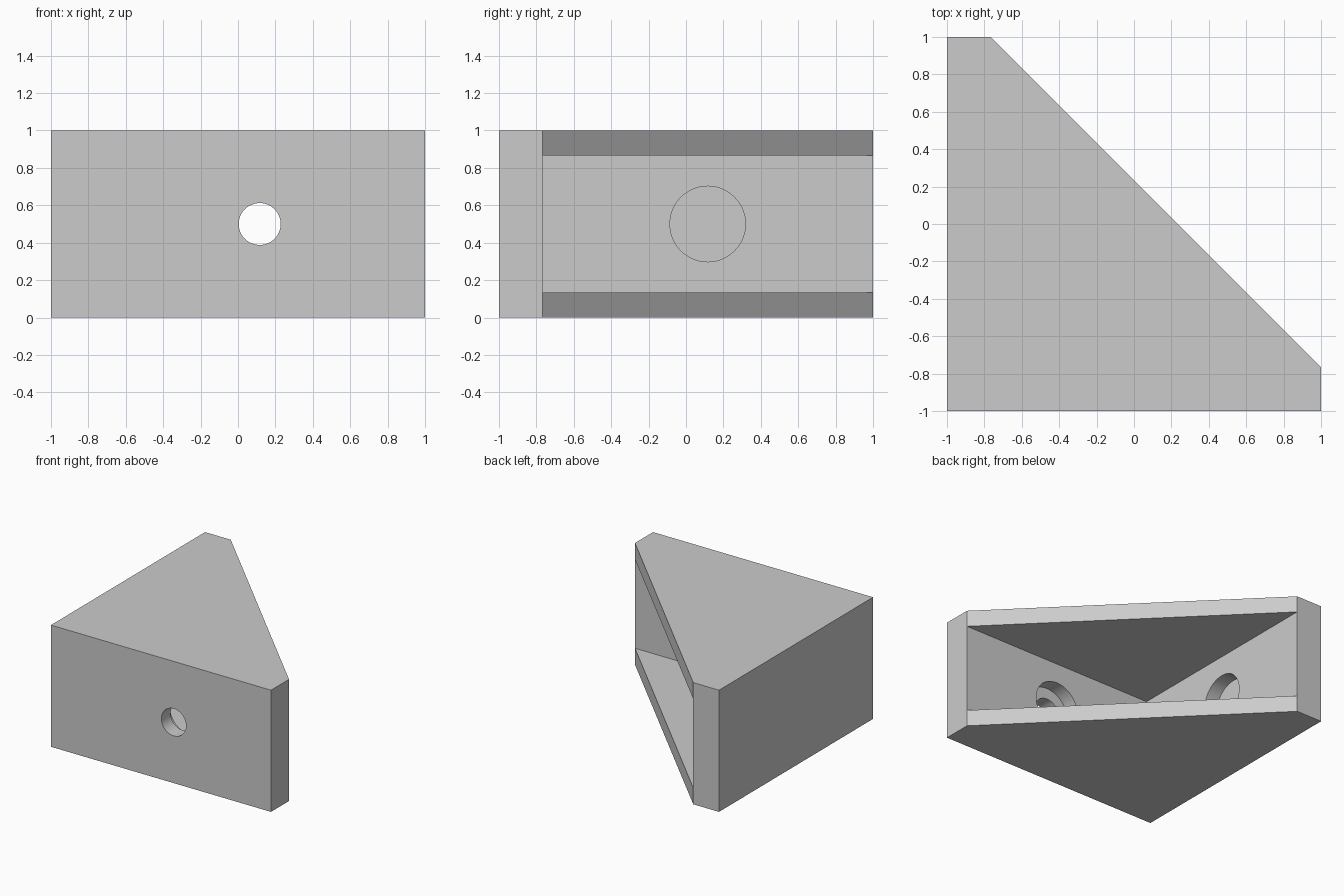
import bpy, bmesh, math
from mathutils import Matrix

cube = bpy.data.objects.get("Cube")
if cube:
    bpy.data.objects.remove(cube, do_unlink=True)

WALL = 0.234        # wall thickness and width of the blunt ends
PLATE = 0.135       # thickness of top and bottom plates
INNER = -1 + WALL   # inner face of both walls
HOLE = 0.116        # hole position along each wall

grey = bpy.data.materials.new("light_grey")
grey.use_nodes = True
grey.diffuse_color = (0.6, 0.6, 0.6, 1)
grey.node_tree.nodes["Principled BSDF"].inputs["Base Color"].default_value = (0.6, 0.6, 0.6, 1)


def add_object(name, bm):
    bmesh.ops.recalc_face_normals(bm, faces=bm.faces)
    mesh = bpy.data.meshes.new(name)
    bm.to_mesh(mesh)
    bm.free()
    mesh.materials.append(grey)
    obj = bpy.data.objects.new(name, mesh)
    bpy.context.collection.objects.link(obj)
    return obj


def prism(name, outline, bottom, top):
    bm = bmesh.new()
    face = bm.faces.new([bm.verts.new((x, y, bottom)) for x, y in outline])
    side = bmesh.ops.extrude_face_region(bm, geom=[face])["geom"]
    verts = [v for v in side if isinstance(v, bmesh.types.BMVert)]
    bmesh.ops.translate(bm, verts=verts, vec=(0, 0, top - bottom))
    return add_object(name, bm)


def drill(name, radius, start, end, on_side):
    """Cylinder through the front wall, or mirrored onto the side wall."""
    bm = bmesh.new()
    bmesh.ops.create_cone(bm, cap_ends=True, segments=64, radius1=radius,
                          radius2=radius, depth=end - start)
    bm.transform(Matrix.Translation((HOLE, (start + end) / 2, 0.5))
                 @ Matrix.Rotation(math.pi / 2, 4, "X"))
    if on_side:
        for v in bm.verts:
            v.co.x, v.co.y = v.co.y, v.co.x
    return add_object(name, bm)


# Solid corner body with a slanted open side
bracket = prism("corner_bracket",
                [(-1, -1), (1, -1), (1, INNER), (INNER, 1), (-1, 1)], 0, 1)

# Pocket between the plates, then a counterbored hole in each wall
cutters = [prism("pocket_cutter", [(INNER, INNER), (1.5, INNER), (1.5, 1.5), (INNER, 1.5)],
                 PLATE, 1 - PLATE)]
for on_side in (False, True):
    cutters.append(drill("counterbore_cutter", 0.202, INNER - 0.115, INNER + 0.1, on_side))
    cutters.append(drill("hole_cutter", 0.112, -1.1, INNER + 0.1, on_side))

bpy.context.view_layer.objects.active = bracket
for cutter in cutters:
    mod = bracket.modifiers.new(cutter.name, "BOOLEAN")
    mod.operation = "DIFFERENCE"
    mod.solver = "EXACT"
    mod.object = cutter
    bpy.ops.object.modifier_apply(modifier=mod.name)
    bpy.data.objects.remove(cutter, do_unlink=True)

# Smooth bores, crisp flat faces
bpy.ops.object.select_all(action="DESELECT")
bracket.select_set(True)
bpy.ops.object.shade_smooth_by_angle(angle=math.radians(30))
